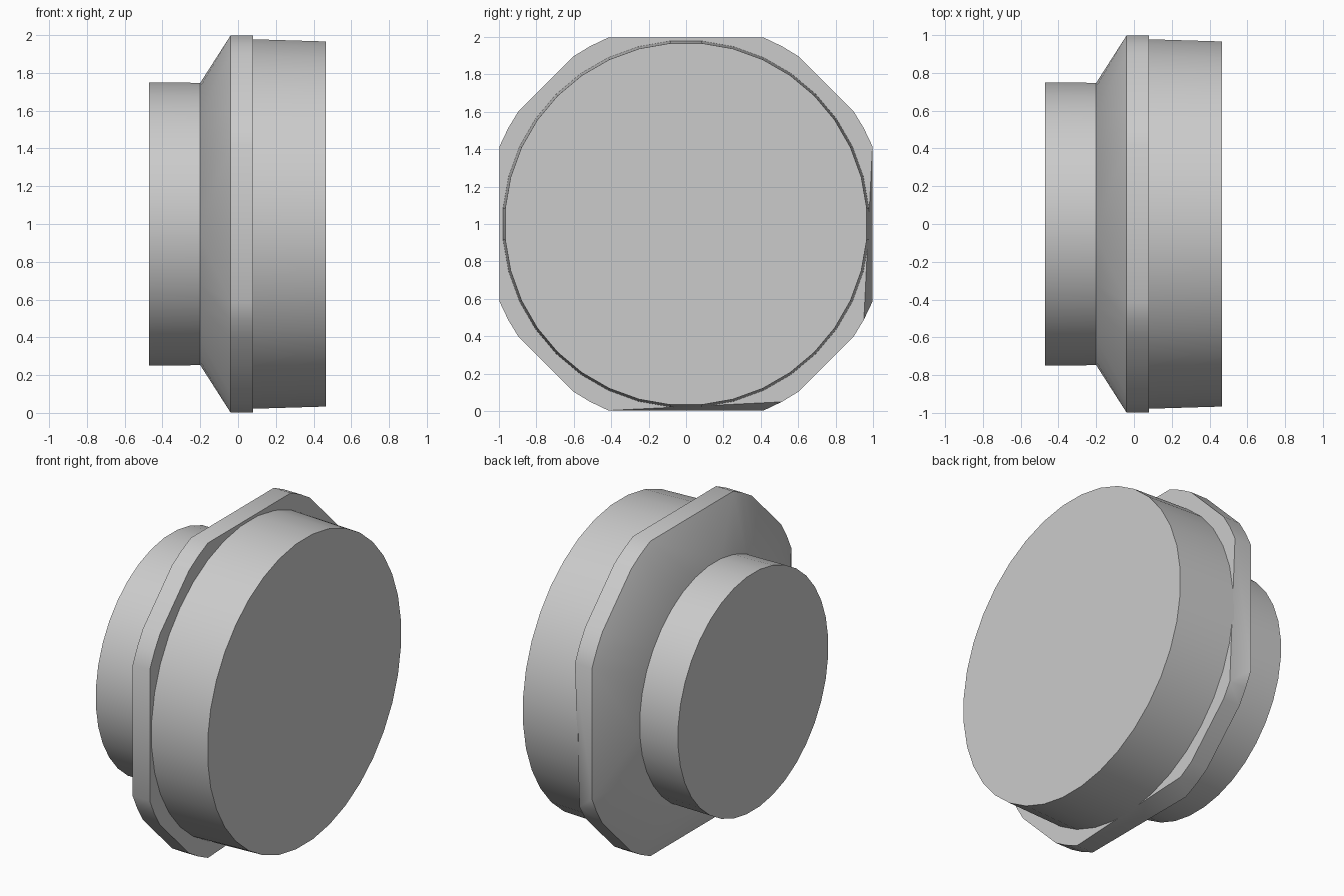
import bpy, bmesh
from math import cos, sin, pi, radians
from mathutils import Vector

cube = bpy.data.objects.get("Cube")
if cube:
    bpy.data.objects.remove(cube)

grey = bpy.data.materials.new("plain grey")
grey.use_nodes = True
grey.diffuse_color = (0.6, 0.6, 0.6, 1)
grey.node_tree.nodes["Principled BSDF"].inputs["Base Color"].default_value = (0.6, 0.6, 0.6, 1)

SEGMENTS = 36
CENTRE_Z = 1.0


def ring(x, radius):
    """Circle of points around the x axis."""
    return [Vector((x, radius * cos(2 * pi * (i + 0.5) / SEGMENTS),
                    CENTRE_Z + radius * sin(2 * pi * (i + 0.5) / SEGMENTS)))
            for i in range(SEGMENTS)]


def flange_ring(x, trimmed=False):
    """Octagon with its corners rounded to a circle."""
    points = []
    for side in range(8):
        for corner in (-22.4, 0, 22.4):
            # The rounded corners sit between the flats
            offset = corner / 22.4 * 5.7
            middle = 28.3 if side % 2 == 0 else 61.7
            angle = radians(90 * (side // 2) + middle + offset)
            y, z = 1.08 * cos(angle), 1.08 * sin(angle)
            # Two lower corners are cut back on the rear edge
            cut_back = y > 0 and z < 0 and (y > 0.99 or z < -0.99)
            if not (trimmed and cut_back):
                points.append(Vector((x, y, CENTRE_Z + z)))
    return points


def hull_part(name, points):
    """Convex solid through the given rings."""
    bm = bmesh.new()
    for p in points:
        bm.verts.new(p)
    bmesh.ops.convex_hull(bm, input=bm.verts)
    bmesh.ops.dissolve_limit(bm, angle_limit=radians(0.5), verts=bm.verts, edges=bm.edges)
    bmesh.ops.recalc_face_normals(bm, faces=bm.faces)
    mesh = bpy.data.meshes.new(name)
    bm.to_mesh(mesh)
    bm.free()
    mesh.materials.append(grey)
    obj = bpy.data.objects.new(name, mesh)
    bpy.context.collection.objects.link(obj)
    bpy.ops.object.select_all(action="DESELECT")
    obj.select_set(True)
    bpy.context.view_layer.objects.active = obj
    bpy.ops.object.shade_smooth_by_angle(angle=radians(30))
    return obj


# Narrow plug at one end
hull_part("narrow_plug", ring(-0.47, 0.753) + ring(-0.19, 0.75))

# Tapered shoulder running into the eight-sided flange
hull_part("flange", ring(-0.2, 0.75) + flange_ring(-0.04) + flange_ring(0.08, trimmed=True))

# Wide, slightly tapered cap at the other end
hull_part("wide_cap", ring(0.07, 0.982) + ring(0.465, 0.97))
